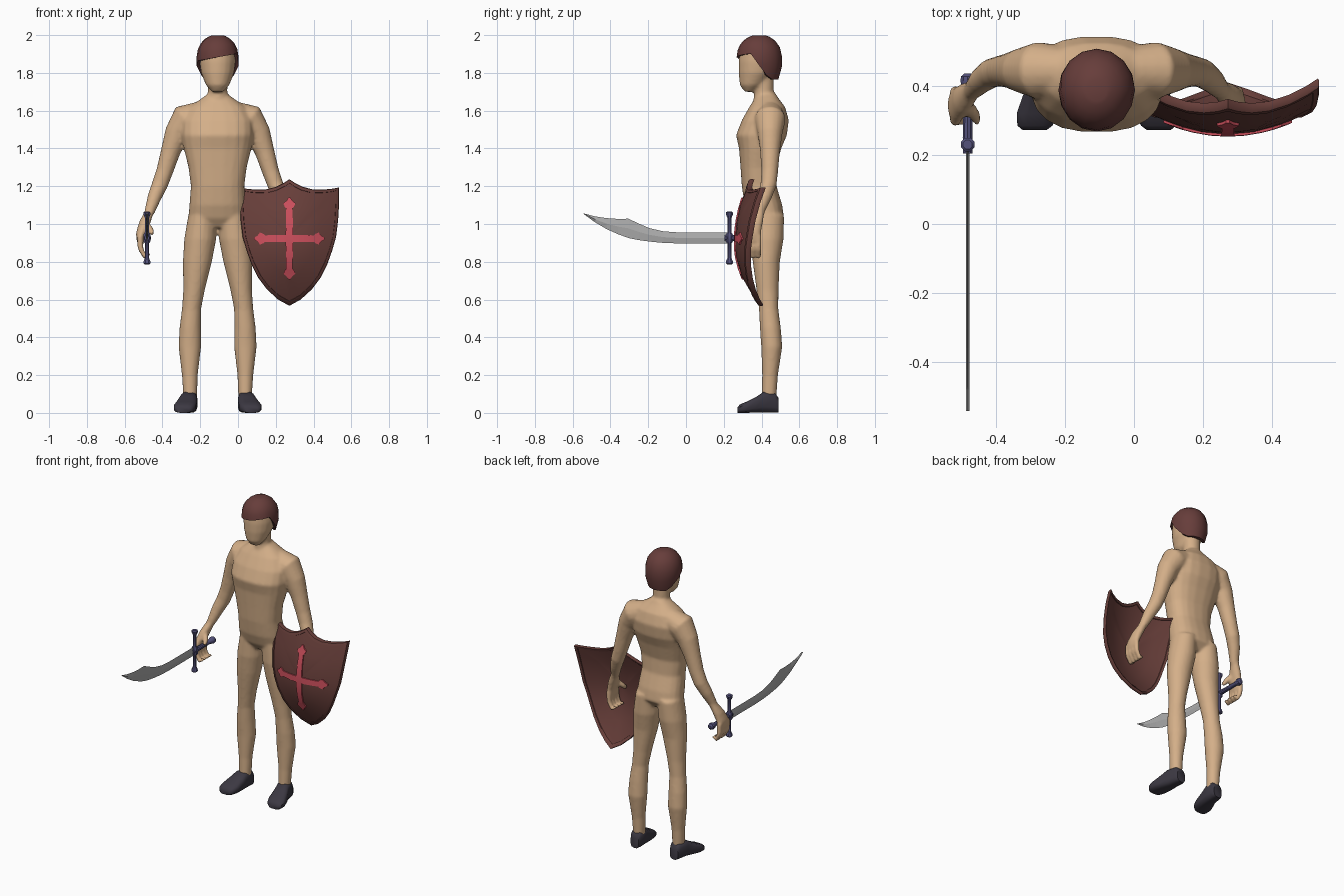
import bpy, bmesh, math
from mathutils import Vector

if "Cube" in bpy.data.objects:
    bpy.data.objects.remove(bpy.data.objects["Cube"])

C = -0.108                      # x of the figure's middle plane
X, Y, Z = Vector((1, 0, 0)), Vector((0, 1, 0)), Vector((0, 0, 1))


def mat(name, col):
    m = bpy.data.materials.new(name)
    m.diffuse_color = (*col, 1)
    m.use_nodes = True
    m.node_tree.nodes["Principled BSDF"].inputs["Base Color"].default_value = m.diffuse_color
    return m


SKIN = mat("skin", (0.66, 0.43, 0.25))
HAIR = mat("hair_brown", (0.135, 0.047, 0.043))
SHOE = mat("shoe_grey", (0.045, 0.04, 0.055))
RED = mat("shield_dark_red", (0.14, 0.05, 0.043))
CROSS = mat("cross_red", (0.62, 0.08, 0.11))
METAL = mat("fitting_violet", (0.09, 0.085, 0.2))
STEEL = mat("blade_steel", (0.42, 0.42, 0.42))


def finish(bm, name, mats, angle=None):
    bmesh.ops.recalc_face_normals(bm, faces=bm.faces)
    me = bpy.data.meshes.new(name)
    bm.to_mesh(me)
    bm.free()
    ob = bpy.data.objects.new(name, me)
    bpy.context.collection.objects.link(ob)
    for m in mats:
        me.materials.append(m)
    if angle:
        bpy.ops.object.select_all(action='DESELECT')
        ob.select_set(True)
        bpy.context.view_layer.objects.active = ob
        bpy.ops.object.shade_smooth_by_angle(angle=math.radians(angle))
    return ob


def ring(c, u, v, n=16, p=2.0):
    """Superellipse of points around c."""
    out = []
    for i in range(n):
        a = 2 * math.pi * (i + 0.5) / n
        ca, sa = math.cos(a), math.sin(a)
        out.append(Vector(c) + u * math.copysign(abs(ca) ** (2 / p), ca)
                   + v * math.copysign(abs(sa) ** (2 / p), sa))
    return out


def loft(bm, rings):
    rows = [[bm.verts.new(p) for p in r] for r in rings]
    n = len(rows[0])
    for a, b in zip(rows, rows[1:]):
        for i in range(n):
            j = (i + 1) % n
            bm.faces.new((a[i], a[j], b[j], b[i]))
    bm.faces.new(rows[0])
    bm.faces.new(rows[-1][::-1])


def tube(bm, pts, ref, n=12):
    """Round tube through (x, y, z, radius) points."""
    ps = [Vector(p[:3]) for p in pts]
    rings = []
    for i, p in enumerate(ps):
        t = (ps[min(i + 1, len(ps) - 1)] - ps[max(i - 1, 0)]).normalized()
        u = t.cross(ref).normalized()
        rings.append(ring(p, u * pts[i][3], t.cross(u) * pts[i][3], n))
    loft(bm, rings)


def stack(bm, rows, p=2.0):
    """Horizontal rings from (z, x, half width, y front, y back)."""
    loft(bm, [ring((x, (f + b) / 2, z), X * w, Y * (b - f) / 2, 20, p)
              for z, x, w, f, b in rows])


# Body: overlapping lofts fused by a remesh
bm = bmesh.new()
torso = [(0.98, .08, .37, .48), (1.03, .155, .335, .52), (1.1, .15, .31, .51),
         (1.2, .142, .295, .48), (1.3, .155, .288, .477), (1.4, .18, .28, .505),
         (1.47, .192, .264, .535), (1.55, .19, .295, .545), (1.62, .15, .335, .525),
         (1.665, .085, .365, .49), (1.69, .05, .375, .475)]
stack(bm, [(z, C, w, f, b) for z, w, f, b in torso], 2.4)
head = [(1.70, .03, .31, .36), (1.735, .062, .285, .41), (1.80, .088, .278, .47),
        (1.86, .096, .278, .488), (1.92, .092, .285, .485), (1.97, .06, .32, .45)]
stack(bm, [(z, C, w, f, b) for z, w, f, b in head])
stack(bm, [(1.60, C, .06, .35, .48), (1.70, C, .052, .362, .465), (1.80, C, .054, .36, .465)])
leg = [(.07, .145, .036, .40, .478), (.2, .147, .042, .403, .487), (.35, .147, .06, .398, .51),
       (.45, .145, .057, .391, .502), (.55, .138, .051, .386, .489), (.65, .125, .057, .373, .49),
       (.8, .107, .077, .353, .497), (.92, .092, .085, .34, .517), (1.05, .08, .075, .34, .52)]
arm = [(.09, .445, 1.58, .07), (.17, .445, 1.555, .083), (.215, .445, 1.48, .066),
       (.25, .445, 1.38, .052), (.28, .443, 1.28, .045), (.305, .437, 1.21, .043),
       (.335, .415, 1.14, .037), (.362, .385, 1.06, .027)]
palm = [(.36, .39, 1.07, .025, .028), (.385, .365, 1.01, .031, .043),
        (.405, .345, .95, .028, .052), (.408, .34, .905, .02, .05)]
for s in (-1, 1):
    stack(bm, [(z, C + s * d, w, f, b) for z, d, w, f, b in leg])
    tube(bm, [(C + s * d, y, z, r) for d, y, z, r in arm], Y, 16)
    loft(bm, [ring((C + s * d, y, z), X * hx, Y * hy) for d, y, z, hx, hy in palm])
    for i in range(4):          # curled fingers
        y = .30 + .028 * i
        tube(bm, [(C + s * d, y, z, r) for d, z, r in
                  ((.41, .94, .017), (.408, .87, .016), (.385, .825, .014), (.36, .845, .012))], Y, 8)
    tube(bm, [(C + s * d, y, z, r) for d, y, z, r in
              ((.385, .35, 1.0, .022), (.355, .32, .97, .018), (.345, .295, .945, .014))], X, 8)
body = finish(bm, "body", [SKIN])
rm = body.modifiers.new("fuse", 'REMESH')
rm.mode, rm.voxel_size, rm.use_smooth_shade = 'VOXEL', 0.009, True
sm = body.modifiers.new("soften", 'SMOOTH')
sm.factor, sm.iterations = 0.5, 5

# Shoes: lofted from toe to heel
shoe = [(.272, .18, .035, .028), (.285, .179, .052, .045), (.32, .173, .06, .06), (.37, .162, .054, .085),
        (.41, .153, .045, .112), (.47, .146, .04, .108), (.49, .145, .03, .08)]
for s, side in ((-1, "right"), (1, "left")):
    bm = bmesh.new()
    loft(bm, [ring((C + s * d, y, h / 2), X * w, Z * h / 2, 12, 3.2) for y, d, w, h in shoe])
    finish(bm, side + "_shoe", [SHOE], 45)

# Hair cap: lower edge rises over the face and drops at the nape
bm = bmesh.new()
N, rows = 16, [[] for _ in range(8)]
for i in range(N):
    a = 2 * math.pi * i / N
    dx, dy = math.cos(a), math.sin(a)
    if dy < -0.3:
        bot = 1.883 + 0.02 * dx
    else:
        bot = 1.845 - 0.08 * max(0, min(1, (dy + 0.05) / 0.6))
    for k, row in enumerate(rows):
        t = max(0, k - 1) / 6
        z = bot + (1.999 - bot) * math.sin(t * math.pi / 2) ** 0.9
        u = max(0, (z - 1.875) / 0.128)
        r = math.sqrt(max(0.01, 1 - u ** 2.3))
        if k == 0:
            r = 0.72
        elif z < 1.80:
            r = 0.84
        row.append(Vector((C + .111 * r * dx, .388 + .12 * r * dy, z)))
loft(bm, rows)
finish(bm, "hair", [HAIR], 50)

# Shield: curved plate with a raised rim
SX, SZ = 0.272, 0.93


def sy(dx, z):
    return .259 + 1.15 * dx * dx + (.71 if z > .9 else 1.17) * (z - .9) ** 2


half = [(0, 1.237), (.03, 1.217), (.07, 1.197), (.12, 1.184), (.18, 1.182), (.23, 1.187), (.264, 1.194),
        (.264, 1.12), (.258, 1.02), (.247, .93), (.227, .86), (.2, .785), (.165, .715), (.12, .655),
        (.06, .6), (0, .567)]
outline = half + [(-x, z) for x, z in half[-2:0:-1]]
bm = bmesh.new()
layers = [(.02, .02), (.3, .02), (.6, .02), (.93, .02), (.935, .024), (.99, .024), (1, .016), (1, .002),
          (.99, -.004), (.935, -.004), (.93, 0), (.6, 0), (.3, 0), (.02, 0)]
shape = []
for k, off in layers:
    pts = [(x * k, SZ + (z - SZ) * k) for x, z in outline]
    shape.append([Vector((SX + x, sy(x, z) + off, z)) for x, z in pts])
loft(bm, shape)
bm.faces.ensure_lookup_table()
for f in bm.faces:              # rim faces lie between the two 0.93 rings
    f.material_index = int(3 <= f.index // len(outline) <= 9)
finish(bm, "shield", [RED, METAL], 40)

# Cross: two thin bars with pointed ends that follow the shield
bm = bmesh.new()
for length, upright, lift in ((.186, False, .006), (.217, True, .007)):
    ends = [(length, .005), (length - .018, .016), (length - .03, .032), (length - .05, .024),
            (length - .056, .017), (.1, .018), (.05, .019)]
    bar = [(-s, w) for s, w in ends] + [(0, .02)] + ends[::-1]
    rings = []
    for s, w in bar:
        r = []
        for q, off in ((-w, -lift), (w, -lift), (w, .002), (-w, .002)):
            x, z = (q, SZ - .007 + s) if upright else (s, SZ - .007 + q)
            r.append(Vector((SX + x, sy(x, z) + off, z)))
        rings.append(r)
    loft(bm, rings)
finish(bm, "shield_cross", [CROSS], 30)

# Sword blade: diamond section from (y, top z, bottom z)
GX, GZ = -0.482, 0.926
blade = [(.24, .955, .897), (.1, .955, .897), (-.034, .955, .897), (-.12, .961, .9), (-.193, .978, .907),
         (-.25, 1.002, .915), (-.305, 1.028, .926), (-.36, 1.027, .946), (-.42, 1.031, .973),
         (-.48, 1.04, 1.008), (-.542, 1.056, 1.053)]
bm = bmesh.new()
loft(bm, [[Vector((GX, y, a)), Vector((GX + .005, y, (a + b) / 2)),
           Vector((GX, y, b)), Vector((GX - .005, y, (a + b) / 2))] for y, a, b in blade])
finish(bm, "sword_blade", [STEEL])

# Sword guard and grip with pommel
bm = bmesh.new()
prof = [(.14, .014), (.134, .021), (.122, .019), (.105, .011), (.03, .011), (.018, .02)]
prof = [(-z, r) for z, r in prof] + prof[::-1]
tube(bm, [(GX, .23, GZ + z, r) for z, r in prof], Y, 8)
finish(bm, "sword_guard", [METAL], 35)
bm = bmesh.new()
tube(bm, [(GX, y, GZ, r) for y, r in ((.205, .014), (.25, .015), (.32, .014), (.385, .013),
                                      (.4, .019), (.415, .022), (.428, .02), (.436, .01))], Z, 10)
finish(bm, "sword_grip", [METAL], 35)
